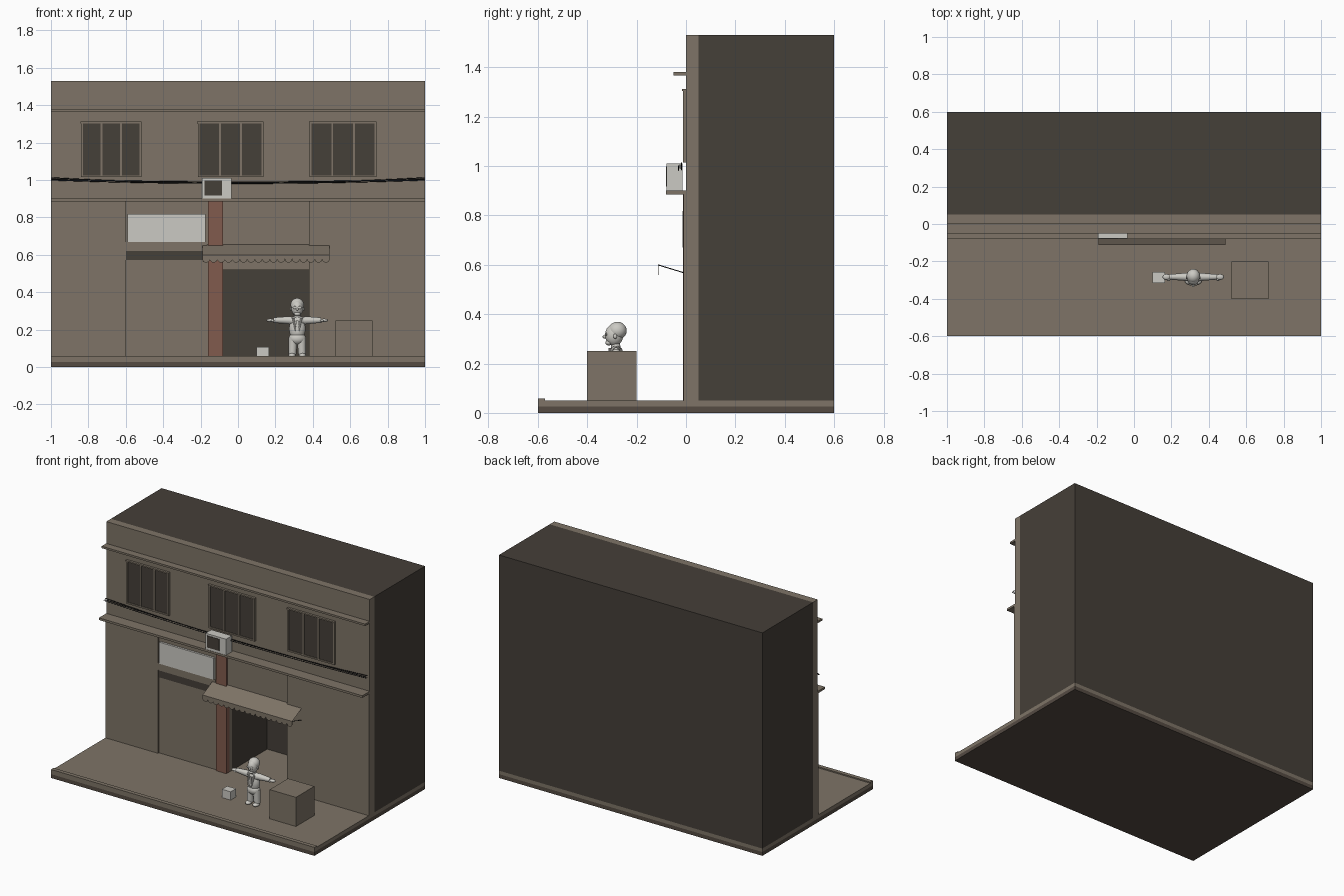
import bpy, bmesh, math
from mathutils import Vector

cube = bpy.data.objects.get("Cube")
if cube:
    bpy.data.objects.remove(cube, do_unlink=True)


def material(name, rgb):
    m = bpy.data.materials.new(name)
    m.use_nodes = True
    m.diffuse_color = (*rgb, 1)
    m.node_tree.nodes["Principled BSDF"].inputs["Base Color"].default_value = (*rgb, 1)
    return m


TAN = material("tan plaster", (0.21, 0.175, 0.135))
DARK = material("dark shell", (0.06, 0.05, 0.04))
BROWN = material("brown foundation", (0.09, 0.07, 0.055))
PALE = material("pale grey", (0.6, 0.59, 0.55))
BRICK = material("brick red", (0.22, 0.105, 0.075))
BLACK = material("black cable", (0.015, 0.015, 0.015))


def finish(name, bm, mat, smooth=False):
    bmesh.ops.recalc_face_normals(bm, faces=bm.faces)
    me = bpy.data.meshes.new(name)
    bm.to_mesh(me)
    bm.free()
    me.materials.append(mat)
    ob = bpy.data.objects.new(name, me)
    bpy.context.collection.objects.link(ob)
    if smooth:
        for p in me.polygons:
            p.use_smooth = True
    return ob


def box(name, mat, x, y, z):
    bm = bmesh.new()
    bmesh.ops.create_cube(bm, size=1)
    for v in bm.verts:
        v.co = [a + (b - a) * (c + 0.5) for (a, b), c in zip((x, y, z), v.co)]
    return finish(name, bm, mat)


def ball(name, mat, centre, radii, seg=20):
    bm = bmesh.new()
    bmesh.ops.create_uvsphere(bm, u_segments=seg, v_segments=seg // 2, radius=1)
    for v in bm.verts:
        v.co = [c + r * k for c, r, k in zip(centre, radii, v.co)]
    return finish(name, bm, mat, True)


def limb(name, mat, a, b, r1, r2, seg=12):
    a, b = Vector(a), Vector(b)
    bm = bmesh.new()
    bmesh.ops.create_cone(bm, cap_ends=True, segments=seg, radius1=r1, radius2=r2, depth=(b - a).length)
    q = (b - a).to_track_quat("Z", "Y")
    for v in bm.verts:
        v.co = q @ v.co + (a + b) / 2
    ob = finish(name, bm, mat)
    bpy.context.view_layer.objects.active = ob
    ob.select_set(True)
    bpy.ops.object.shade_smooth_by_angle()
    ob.select_set(False)
    return ob


def cut(ob, cutter):
    mod = ob.modifiers.new("opening", "BOOLEAN")
    mod.operation, mod.solver, mod.object = "DIFFERENCE", "EXACT", cutter
    bpy.context.view_layer.objects.active = ob
    bpy.ops.object.modifier_apply(modifier=mod.name)


# Ground slab and kerb
FULL = (-1, 1)
box("foundation", BROWN, FULL, (-0.6, 0.6), (0, 0.026))
box("pavement", TAN, FULL, (-0.6, 0.6), (0.026, 0.05))
box("kerb", TAN, FULL, (-0.6, -0.572), (0.05, 0.058))

# Building shell and facade with a doorway cut through both
shell = box("building_shell", DARK, FULL, (0.05, 0.6), (0.05, 1.53))
facade = box("facade", TAN, FULL, (0, 0.05), (0.05, 1.53))
cutter = box("doorway_cutter", DARK, (-0.08, 0.38), (-0.1, 0.43), (0, 0.52))
cutter.hide_render = True
cut(shell, cutter)
cut(facade, cutter)
bpy.data.objects.remove(cutter, do_unlink=True)

# Side walls, pillar and ledges
box("right_wall_panel", TAN, (-1, -0.6), (-0.01, 0), (0.05, 0.885))
box("left_wall_panel", TAN, (0.38, 1), (-0.01, 0), (0.05, 0.885))
box("brick_pillar", BRICK, (-0.16, -0.08), (-0.012, 0.02), (0.05, 0.885))
box("lower_ledge", TAN, FULL, (-0.08, 0.045), (0.885, 0.9))
box("upper_ledge", TAN, FULL, (-0.05, 0), (1.367, 1.38))

# Shop sign and shutter slot
box("shop_sign", PALE, (-0.59, -0.175), (-0.014, 0), (0.67, 0.818))
box("sign_backing", TAN, (-0.6, -0.165), (-0.008, 0), (0.62, 0.67))
box("shutter_slot", DARK, (-0.6, -0.165), (-0.006, 0), (0.572, 0.62))

# Upper windows: three panes, mullions and a thin surround
for label, x0, x1 in (("right", -0.835, -0.522), ("middle", -0.21, 0.13), ("left", 0.388, 0.735)):
    step = (x1 - x0) / 3
    for i in range(3):
        a = x0 + i * step
        box(f"{label}_window_pane", DARK, (a + 0.005, a + step - 0.005), (-0.008, 0), (1.025, 1.302))
    for i in range(4):
        a = x0 + i * step
        box(f"{label}_window_bar", TAN, (a - 0.005, a + 0.005), (-0.013, 0), (1.02, 1.305))
    box(f"{label}_window_lintel", TAN, (x0 - 0.008, x1 + 0.006), (-0.016, 0), (1.303, 1.312))
    box(f"{label}_window_sill", TAN, (x0 - 0.005, x1 + 0.005), (-0.013, 0), (1.015, 1.025))

# Air conditioner on the ledge
box("air_conditioner", PALE, (-0.192, -0.036), (-0.078, -0.015), (0.9, 1.01))
box("air_conditioner_grille", DARK, (-0.18, -0.086), (-0.081, -0.078), (0.917, 0.997))

# Awning: sloping sheet, scalloped valance, end struts
AX, AW = -0.19, 0.68
bm = bmesh.new()
top = [bm.verts.new((AX + dx, y, z)) for dx, y, z in
       ((0, 0, 0.655), (AW, 0, 0.655), (AW, -0.113, 0.6), (0, -0.113, 0.6))]
bm.faces.new(top)
bmesh.ops.solidify(bm, geom=bm.faces[:], thickness=0.004)
finish("awning_sheet", bm, TAN)

bm = bmesh.new()
scallops, arc = 17, 8
w = AW / scallops
for i in range(scallops):
    cx = AX + (i + 0.5) * w
    rim = [(cx - w / 2 * math.cos(math.pi * k / arc), 0.577 - 0.018 * math.sin(math.pi * k / arc))
           for k in range(arc + 1)]
    pts = [(cx + w / 2, 0.6), (cx - w / 2, 0.6)] + rim
    bm.faces.new([bm.verts.new((x, -0.113, z)) for x, z in pts])
bmesh.ops.remove_doubles(bm, verts=bm.verts, dist=1e-5)
bmesh.ops.solidify(bm, geom=bm.faces[:], thickness=0.002)
finish("awning_valance", bm, TAN)
for x in (AX + 0.004, AX + AW - 0.004):
    limb("awning_strut", BLACK, (x, 0, 0.565), (x, -0.112, 0.599), 0.002, 0.002, 6)

# Sagging cables
for n, (y, end, sag) in enumerate(((-0.018, 1.012, 0.028), (-0.024, 1.004, 0.014), (-0.03, 1.0, 0.018))):
    cu = bpy.data.curves.new("cable", "CURVE")
    cu.dimensions, cu.bevel_depth, cu.bevel_resolution = "3D", 0.0025, 0
    sp = cu.splines.new("POLY")
    sp.points.add(16)
    for i, p in enumerate(sp.points):
        t = i / 8 - 1
        p.co = (t * 0.997, y, end - sag * (1 - t * t), 1)
    cu.materials.append(BLACK)
    bpy.context.collection.objects.link(bpy.data.objects.new(f"cable_{n + 1}", cu))

# Crates on the pavement
box("large_crate", TAN, (0.52, 0.72), (-0.4, -0.2), (0.05, 0.25))
box("small_box", PALE, (0.098, 0.165), (-0.315, -0.257), (0.05, 0.107))

# Shopkeeper standing with arms out
CX, CY = 0.317, -0.283
ball("torso", PALE, (CX, CY, 0.205), (0.044, 0.032, 0.066))
ball("shoulders", PALE, (CX, CY, 0.248), (0.056, 0.027, 0.024))
ball("hips", PALE, (CX, CY, 0.153), (0.046, 0.033, 0.034))
limb("neck", PALE, (CX, CY, 0.25), (CX, CY - 0.004, 0.29), 0.022, 0.016)
ball("head", PALE, (CX, CY - 0.008, 0.315), (0.032, 0.037, 0.044))
ball("hair", PALE, (CX, CY + 0.005, 0.333), (0.036, 0.038, 0.036))
ball("nose", PALE, (CX, CY - 0.046, 0.309), (0.007, 0.009, 0.008), 10)
ball("chin", PALE, (CX, CY - 0.03, 0.284), (0.018, 0.014, 0.011), 12)
box("tie", PALE, (CX - 0.006, CX + 0.006), (CY - 0.037, CY - 0.028), (0.185, 0.25))
for s, side in ((1, "left"), (-1, "right")):
    limb(f"{side}_trouser_leg", PALE, (CX + s * 0.026, CY, 0.065), (CX + s * 0.022, CY, 0.16), 0.02, 0.025)
    ball(f"{side}_shoe", PALE, (CX + s * 0.028, CY - 0.01, 0.062), (0.02, 0.031, 0.013), 14)
    limb(f"{side}_sleeve", PALE, (CX + s * 0.035, CY, 0.25), (CX + s * 0.128, CY, 0.251), 0.022, 0.014)
    ball(f"{side}_hand", PALE, (CX + s * 0.143, CY, 0.25), (0.022, 0.016, 0.009), 12)
    ball(f"{side}_thumb", PALE, (CX + s * 0.132, CY - 0.015, 0.247), (0.01, 0.007, 0.006), 8)
    ball(f"{side}_ear", PALE, (CX + s * 0.035, CY - 0.004, 0.31), (0.005, 0.008, 0.01), 10)
    ball(f"{side}_spectacle_lens", PALE, (CX + s * 0.014, CY - 0.041, 0.318), (0.011, 0.004, 0.008), 12)
    limb(f"{side}_lapel", PALE, (CX + s * 0.022, CY - 0.024, 0.262), (CX + s * 0.008, CY - 0.034, 0.195), 0.006, 0.004, 8)
